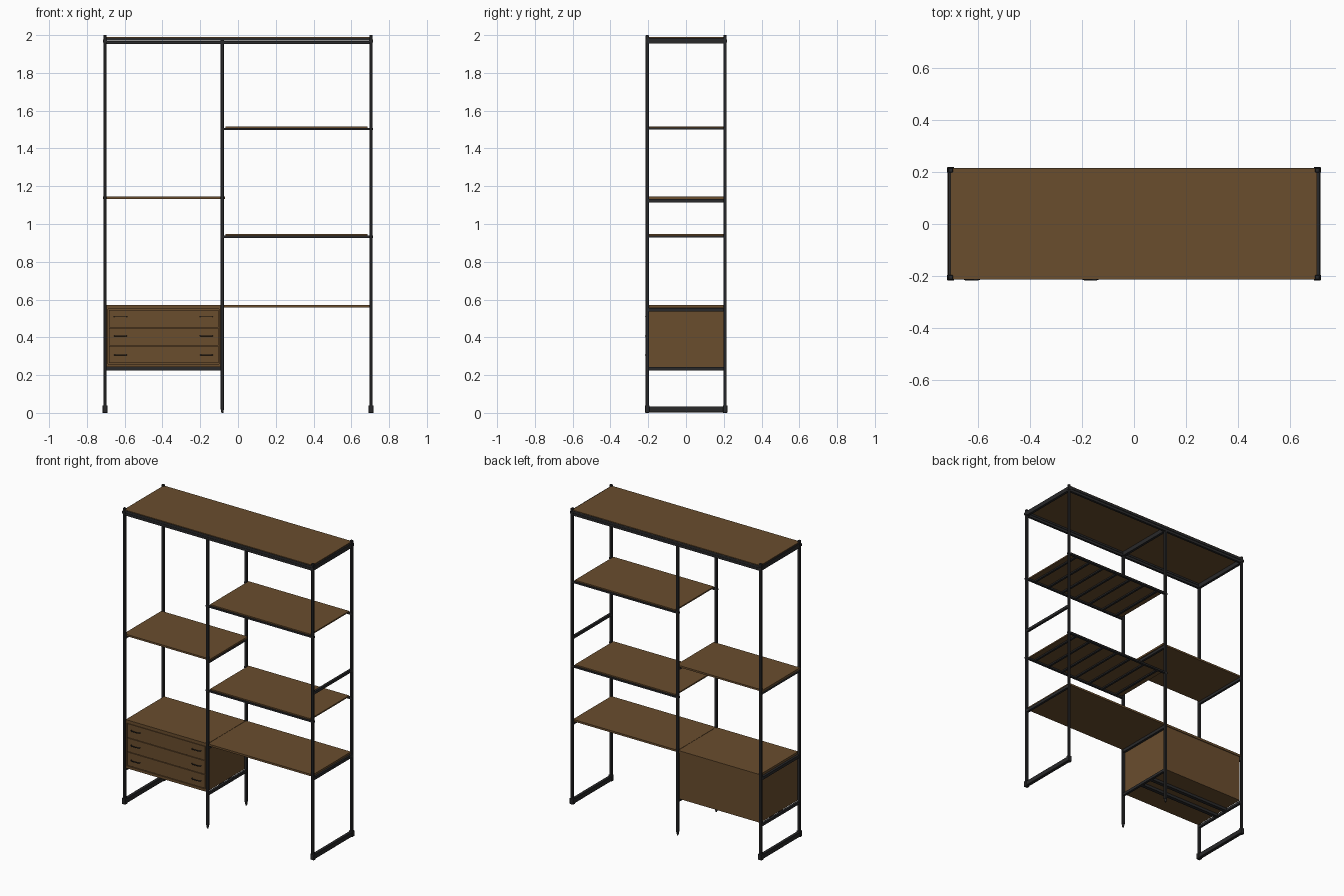
import bpy, bmesh, math
from mathutils import Vector

if "Cube" in bpy.data.objects:
    bpy.data.objects.remove(bpy.data.objects["Cube"])


def material(name, rgb):
    m = bpy.data.materials.new(name)
    m.diffuse_color = (*rgb, 1)
    m.use_nodes = True
    m.node_tree.nodes["Principled BSDF"].inputs["Base Color"].default_value = m.diffuse_color
    return m


WOOD = material("brown_wood", (0.142, 0.074, 0.027))
METAL = material("black_metal", (0.022, 0.022, 0.023))


def finish(name, bm, mat):
    me = bpy.data.meshes.new(name)
    bm.to_mesh(me)
    bm.free()
    me.materials.append(mat)
    ob = bpy.data.objects.new(name, me)
    bpy.context.collection.objects.link(ob)
    return ob


def box(name, x, y, z, mat, bevel=0.0):
    """Box from (min, max) pairs."""
    bm = bmesh.new()
    bmesh.ops.create_cube(bm, size=1)
    for v in bm.verts:
        v.co = Vector([(a + b) / 2 + c * (b - a) for c, (a, b) in zip(v.co, (x, y, z))])
    if bevel:
        bmesh.ops.bevel(bm, geom=bm.edges[:], offset=bevel, segments=1, affect='EDGES')
    return finish(name, bm, mat)


def cone(name, loc, r1, r2, h, mat):
    bm = bmesh.new()
    bmesh.ops.create_cone(bm, cap_ends=True, segments=12, radius1=r1, radius2=r2, depth=h)
    bmesh.ops.translate(bm, verts=bm.verts[:], vec=loc)
    return finish(name, bm, mat)


XL, XM, XR = -0.704, -0.083, 0.704     # post columns
YF, YB = -0.205, 0.207                 # front and back post rows
R = 0.0085                             # half tube width


def mid(c, r):
    return (c - r, c + r)


# Upright posts
for y, row in ((YF, "front"), (YB, "back")):
    for x, side in ((XL, "left"), (XR, "right")):
        box(f"{row}_{side}_post", mid(x, R), mid(y, R), (0.02, 2.0), METAL, 0.002)
        box(f"{row}_{side}_corner_bracket", mid(x, 0.0115), mid(y, 0.0105), (1.962, 1.978), METAL)
        box(f"{row}_{side}_foot_block", mid(x, 0.0135), mid(y, 0.0115), (0, 0.04), METAL, 0.002)
    box(f"{row}_middle_post", mid(XM, R), mid(y, R), (0.022, 1.96), METAL, 0.002)
    cone(f"{row}_middle_foot", (XM, y, 0.011), 0.005, 0.009, 0.022, METAL)

# Floor runners
for x, side in ((XL, "left"), (XR, "right")):
    box(f"{side}_floor_runner", mid(x, 0.011), (YF, YB), (0.003, 0.035), METAL, 0.002)

# Side rails carrying the shelves and the cabinet
for x, side in ((XL, "left"), (XM, "middle"), (XR, "right")):
    levels = [(1.124, 0.009), (0.546, 0.010)]
    if x != XR:
        levels.append((0.233, 0.009))
    for i, (z, h) in enumerate(levels):
        box(f"{side}_side_rail_{i + 1}", mid(x, R * 0.9), (YF, YB), mid(z, h), METAL)

# Top frame and board
for y, row in ((YF, "front"), (YB, "back")):
    box(f"{row}_top_upper_rail", (XL, XR), mid(y, R), (1.971, 1.986), METAL)
    box(f"{row}_top_lower_rail", (XL, XR), mid(y, R * 0.9), (1.953, 1.9695), METAL)
for x, side in ((XL, "left"), (XM, "middle"), (XR, "right")):
    box(f"{side}_top_cross_rail", mid(x, R), (YF, YB), (1.955, 1.984), METAL)
box("top_board", (-0.705, 0.703), (-0.211, 0.214), (1.983, 1.99), WOOD)

# Right shelves on metal slatted frames
for name, z in (("upper", 1.498), ("lower", 0.927)):
    for y, row in ((YF, "front"), (YB, "back")):
        box(f"{name}_shelf_{row}_rail", (XM - 0.01, XR + 0.01), mid(y, 0.008),
            (z, z + 0.011), METAL)
    for i in range(7):
        x = -0.02 + i * 0.11
        box(f"{name}_shelf_slat_{i + 1}", mid(x, 0.007), (YF, YB), (z + 0.001, z + 0.010), METAL)
    box(f"{name}_right_shelf", (-0.066, 0.686), (-0.205, 0.207), (z + 0.010, z + 0.019), WOOD)

# Left shelf, notched visually around the posts
box("left_shelf", (-0.714, -0.068), (-0.199, 0.201), (1.133, 1.145), WOOD)

# Desk boards
box("cabinet_top_board", (-0.696, -0.084), (-0.205, 0.205), (0.556, 0.571), WOOD)
box("desk_board", (-0.082, 0.702), (-0.205, 0.205), (0.558, 0.571), WOOD)

# Drawer cabinet: shell panels
F, B = -0.204, 0.200
for x, side in (((-0.695, -0.687), "left"), ((-0.100, -0.092), "right")):
    box(f"cabinet_{side}_panel", x, (F, B), (0.243, 0.556), WOOD)
box("cabinet_bottom", (-0.687, -0.100), (F, B), (0.243, 0.260), WOOD)
box("cabinet_back", (-0.687, -0.100), (B - 0.01, B), (0.260, 0.556), WOOD)
box("cabinet_front_top_strip", (-0.687, -0.100), (F, F + 0.02), (0.549, 0.556), WOOD)

# Support bars under the cabinet
for i, y in enumerate((-0.03, 0.06)):
    box(f"cabinet_support_bar_{i + 1}", (XL, XM), mid(y, 0.012), (0.225, 0.243), METAL)


def handle(name, x, z):
    """Bow handle: a short curved bar with bent ends."""
    cu = bpy.data.curves.new(name, 'CURVE')
    cu.dimensions = '3D'
    cu.bevel_depth = 0.003
    cu.bevel_resolution = 1
    cu.use_fill_caps = True
    sp = cu.splines.new('POLY')
    pts = [(-0.033, 0.002), (-0.030, -0.007), (-0.022, -0.0105),
           (0.022, -0.0105), (0.030, -0.007), (0.033, 0.002)]
    sp.points.add(len(pts) - 1)
    for p, (dx, dy) in zip(sp.points, pts):
        p.co = (x + dx, F + dy, z, 1)
    cu.materials.append(METAL)
    ob = bpy.data.objects.new(name, cu)
    bpy.context.collection.objects.link(ob)


# Drawer fronts and handles
for i, (z0, z1, zh) in enumerate(((0.453, 0.546, 0.509), (0.358, 0.449, 0.408), (0.264, 0.354, 0.307))):
    box(f"drawer_front_{i + 1}", (-0.684, -0.103), (F + 0.001, F + 0.018), (z0, z1), WOOD)
    box(f"drawer_body_{i + 1}", (-0.680, -0.107), (F + 0.018, B - 0.012), (z0 + 0.004, z1 - 0.006), WOOD)
    for x, side in ((-0.622, "left"), (-0.167, "right")):
        handle(f"drawer_{i + 1}_{side}_handle", x, zh)
